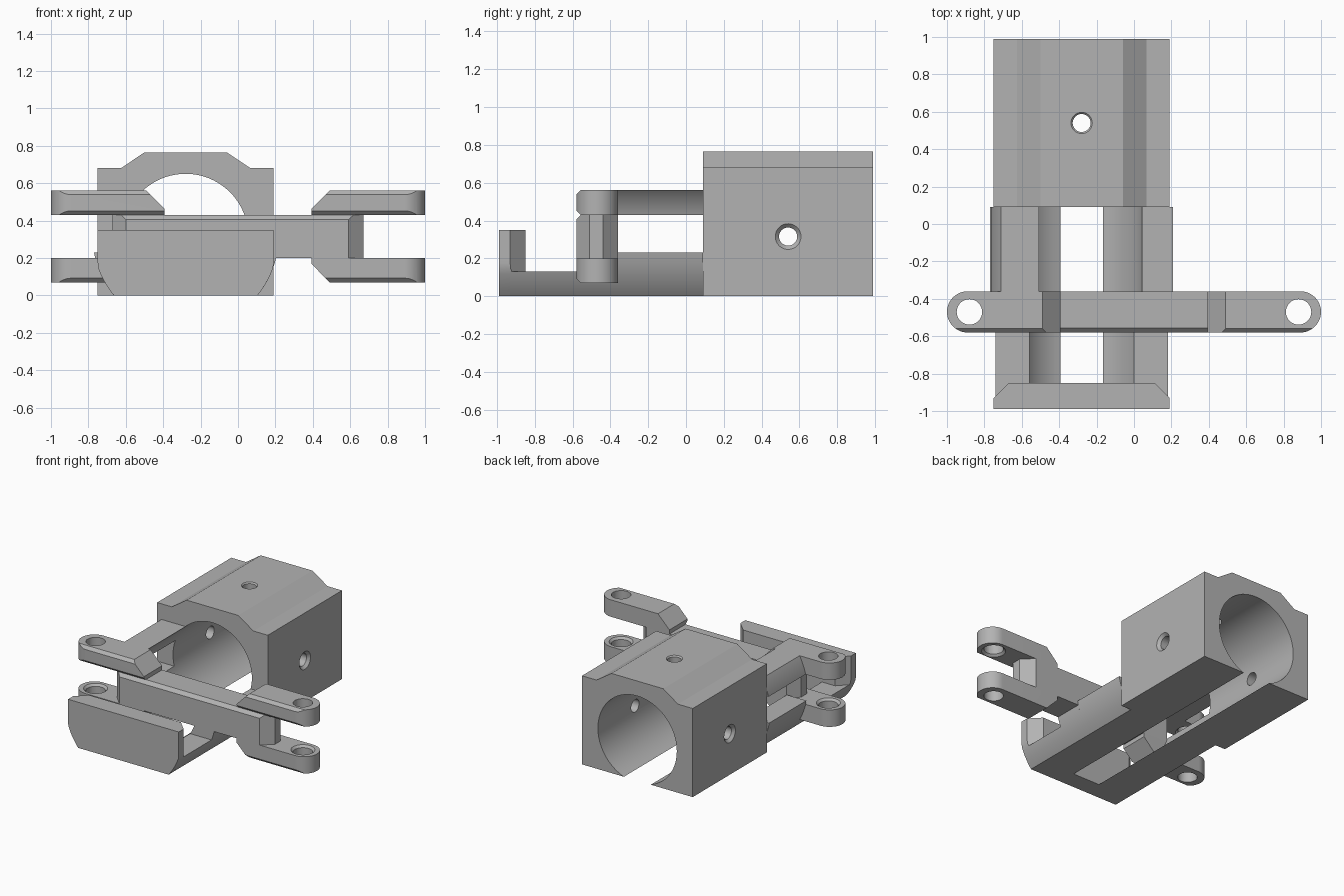
import bpy, bmesh, math
from mathutils import Matrix, Vector

if "Cube" in bpy.data.objects:
    bpy.data.objects.remove(bpy.data.objects["Cube"])

CX, CZ, BORE, SHELL = -0.28, 0.315, 0.335, 0.497   # bore axis and shell radii
HALF = 0.47                                        # half width of the housing

grey = bpy.data.materials.new("plain grey")
grey.diffuse_color = (0.45, 0.45, 0.45, 1)
grey.use_nodes = True
grey.node_tree.nodes["Principled BSDF"].inputs["Base Color"].default_value = grey.diffuse_color


def add_object(name, bm):
    bmesh.ops.recalc_face_normals(bm, faces=bm.faces)
    me = bpy.data.meshes.new(name)
    bm.to_mesh(me)
    bm.free()
    ob = bpy.data.objects.new(name, me)
    bpy.context.collection.objects.link(ob)
    me.materials.append(grey)
    return ob


def prism(name, pts, axis, a, b):
    """Extrude a 2D outline along an axis from a to b."""
    place = {"x": lambda p, t: (t, p[0], p[1]),
             "y": lambda p, t: (p[0], t, p[1]),
             "z": lambda p, t: (p[0], p[1], t)}[axis]
    bm = bmesh.new()
    face = bm.faces.new([bm.verts.new(place(p, a)) for p in pts])
    out = bmesh.ops.extrude_face_region(bm, geom=[face])
    step = Vector(place((0, 0), b - a))
    bmesh.ops.translate(bm, vec=step, verts=[v for v in out["geom"] if isinstance(v, bmesh.types.BMVert)])
    return add_object(name, bm)


def cone(p0, p1, r0, r1):
    """Round cutter between two points."""
    p0, p1 = Vector(p0), Vector(p1)
    d = p1 - p0
    m = Matrix.Translation((p0 + p1) / 2) @ d.to_track_quat("Z", "Y").to_matrix().to_4x4()
    bm = bmesh.new()
    bmesh.ops.create_cone(bm, cap_ends=True, segments=32, radius1=r0, radius2=r1,
                          depth=d.length, matrix=m)
    return add_object("cutter", bm)


def boolean(ob, tool, op):
    mod = ob.modifiers.new("cut", "BOOLEAN")
    mod.operation, mod.object, mod.solver = op, tool, "EXACT"
    bpy.context.view_layer.objects.active = ob
    bpy.ops.object.modifier_apply(modifier=mod.name)
    bpy.data.objects.remove(tool)


def dx(radius, z):
    return math.sqrt(max(radius ** 2 - (z - CZ) ** 2, 0))


def levels(z0, z1, n=12):
    return [z0 + (z1 - z0) * i / n for i in range(n + 1)]


# Clamp housing: block with raised top and a bore open at the bottom
a0 = math.atan2(-CZ, dx(BORE, 0))
sweep = math.pi - 2 * a0
arc = [(CX + BORE * math.cos(a0 + sweep * i / 72), CZ + BORE * math.sin(a0 + sweep * i / 72))
       for i in range(73)]
block = [(-0.75, 0), (-0.75, 0.68), (-0.625, 0.68), (-0.5, 0.765),
         (-0.06, 0.765), (0.067, 0.68), (0.19, 0.68), (0.19, 0)]
housing = prism("clamp_housing", block + arc, "y", 0.09, 0.99)
# Screw holes with countersinks: top, left, right
for end, mid, r in (((CX, 0.54, 0.765), (CX, 0.54, 0.5), 0.057),
                    ((-0.75, 0.54, CZ), (-0.5, 0.54, CZ), 0.068),
                    ((0.19, 0.54, CZ), (-0.06, 0.54, CZ), 0.068)):
    e, m = Vector(end), Vector(mid)
    n = (e - m).normalized()
    boolean(housing, cone(m, e + n * 0.05, 0.048, 0.048), "DIFFERENCE")
    k = r - 0.046
    boolean(housing, cone(e - n * k, e + n * 0.01, 0.046, r + 0.01), "DIFFERENCE")


# Curved shell strips: rails under the bore and one upper strip on the left
def strip(name, side, y0, y1, z0, z1, limit=1.0):
    zs = levels(z0, z1)
    pts = [(CX + side * dx(BORE, z), z) for z in zs]
    pts += [(CX + side * min(dx(SHELL, z), limit), z) for z in reversed(zs)]
    return prism(name, pts, "y", y0, y1)


for side, tag in ((-1, "left"), (1, "right")):
    strip(tag + "_front_rail", side, -0.93, -0.58, 0, 0.13, HALF)
    strip(tag + "_middle_rail", side, -0.58, -0.36, 0, 0.2)
    strip(tag + "_rear_rail", side, -0.36, 0.09, 0, 0.23)
strip("left_upper_strip", -1, -0.36, 0.09, 0.43, 0.56)

# Front end plate with rounded lower sides and chamfered inner corners
zs = levels(0, 0.35)
rim = [min(dx(SHELL, z), HALF) for z in zs]
plate = prism("front_end_plate",
              [(CX - r, z) for r, z in zip(rim, zs)] +
              [(CX + r, z) for r, z in reversed(list(zip(rim, zs)))], "y", -0.99, -0.85)
plan = [(-0.8, -1.1), (0.24, -1.1), (0.24, -0.98), (0.19, -0.93), (0.11, -0.85), (0.06, -0.8),
        (-0.62, -0.8), (-0.67, -0.85), (-0.75, -0.93), (-0.8, -0.98)]
boolean(plate, prism("cutter", plan, "z", -0.1, 0.5), "INTERSECT")

# Crossbar with chamfered ends and top front edge
bar = prism("crossbar", [(-0.6, -0.58), (0.59, -0.58), (0.67, -0.51), (0.67, -0.44), (0.59, -0.36),
                         (-0.6, -0.36), (-0.67, -0.44), (-0.67, -0.51)], "z", 0.2, 0.43)
boolean(bar, prism("cutter", [(-0.58, 0.1), (-0.58, 0.405), (-0.555, 0.43), (-0.5, 0.5),
                              (-0.2, 0.5), (-0.2, 0.1)], "x", -1, 1), "INTERSECT")


# Hinge arms: round tip, sloped inner end, chamfered front edges, pin hole
def hinge_arm(name, side, inner, outer):
    s = 1 if outer > inner else -1              # outward vertical direction
    tip = [(side * (0.89 + 0.11 * math.cos(t)), -0.47 + 0.11 * math.sin(t))
           for t in [math.pi * (i / 24 - 0.5) for i in range(25)]]
    arm = prism(name, tip + [(side * 0.3, -0.36), (side * 0.3, -0.58)], "z",
                min(inner, outer), max(inner, outer))
    c = 0.022
    bottom = [(-0.58, inner + s * c), (-0.58 + c, inner)] if s > 0 else [(-0.58, inner)]
    edge = [(-0.58, outer - s * c)] + bottom + [(-0.55, inner - s * 0.1), (-0.2, inner - s * 0.1),
           (-0.2, outer + s * 0.1), (-0.458, outer + s * 0.1), (-0.58 + c, outer)]
    boolean(arm, prism("cutter", edge, "x", -1.2, 1.2), "INTERSECT")
    slope = [(0.393, inner - s * 0.1), (0.393, inner + s * 0.032), (0.49, outer),
             (0.59, outer + s * 0.103), (1.2, outer + s * 0.103), (1.2, inner - s * 0.1)]
    boolean(arm, prism("cutter", [(side * x, z) for x, z in slope], "y", -1, 0), "INTERSECT")
    hx = side * 0.88
    boolean(arm, cone((hx, -0.47, 0), (hx, -0.47, 0.7), 0.068, 0.068), "DIFFERENCE")
    boolean(arm, cone((hx, -0.47, inner - s * 0.01), (hx, -0.47, inner + s * 0.02),
                      0.094, 0.064), "DIFFERENCE")


for side, tag in ((-1, "left"), (1, "right")):
    hinge_arm(tag + "_upper_hinge_arm", side, 0.43, 0.56)
    hinge_arm(tag + "_lower_hinge_arm", side, 0.2, 0.07)

# Smooth curved faces, keep edges crisp
for ob in bpy.context.scene.objects:
    ob.select_set(True)
    bpy.context.view_layer.objects.active = ob
bpy.ops.object.shade_smooth_by_angle(angle=math.radians(25))
